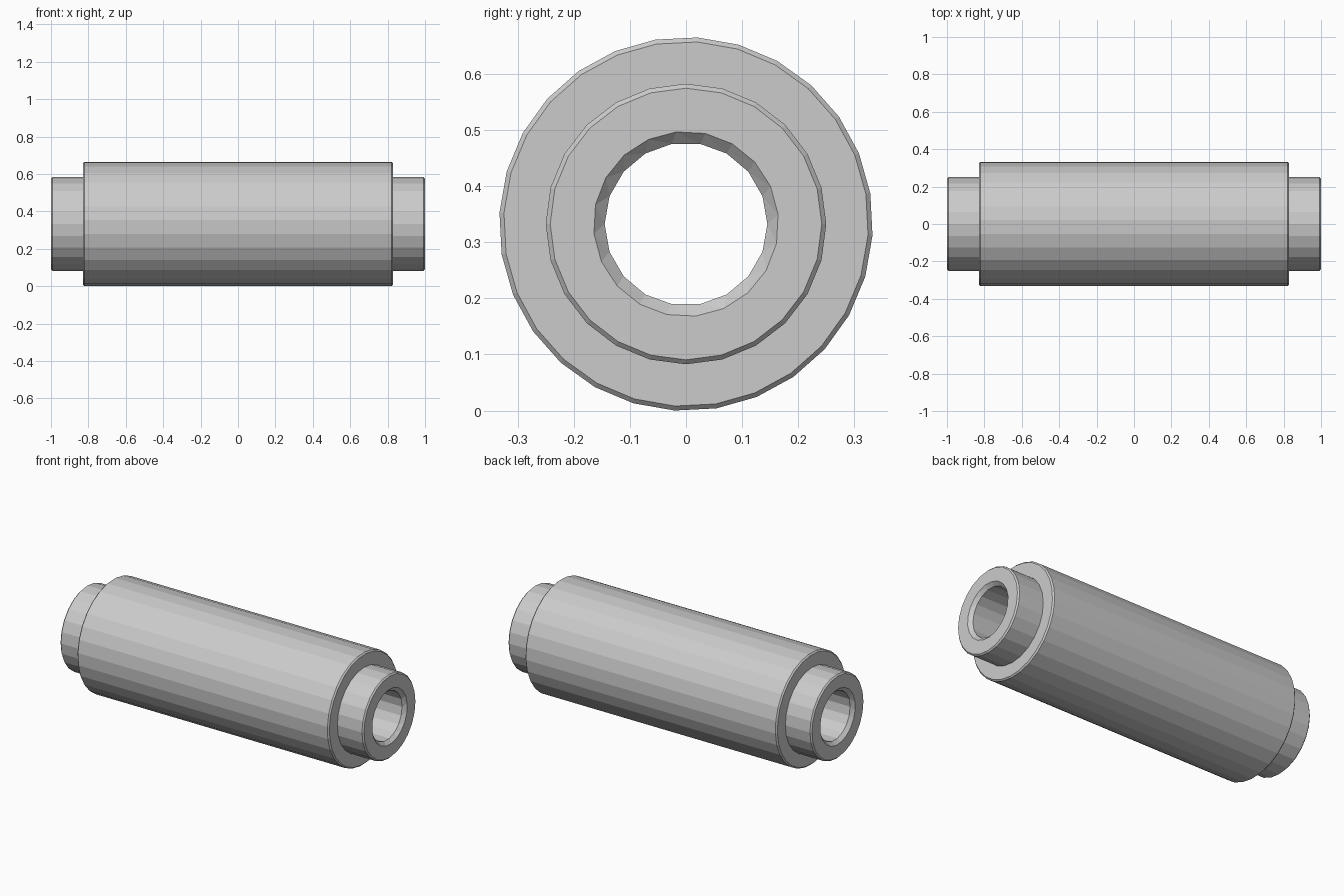
import bpy
import bmesh
from math import sin, cos, pi, radians

if "Cube" in bpy.data.objects:
    bpy.data.objects.remove(bpy.data.objects["Cube"], do_unlink=True)

BODY_R = 0.333
AXIS_Z = 0.3325

# Half profile from the barrel to the bore: x, radius, sides, phase in degrees
HALF = [
    (0.822, BODY_R, 28, 3.5),   # barrel
    (0.83, 0.325, 28, 3.5),     # barrel chamfer
    (0.83, 0.25, 24, 0),        # shoulder
    (0.992, 0.25, 24, 0),       # end collar
    (1.0, 0.242, 24, 0),        # collar chamfer
    (1.0, 0.165, 20, 12),       # bore mouth
    (0.98, 0.145, 18, 10),      # bore
]
profile = HALF + [(-x, r, n, p) for x, r, n, p in reversed(HALF)]


def make_ring(bm, x, r, n, phase):
    angles = [radians(phase) + 2 * pi * i / n for i in range(n)]
    verts = [bm.verts.new((x, r * sin(a), AXIS_Z + r * cos(a))) for a in angles]
    return verts, angles


def join_rings(bm, ring_a, ring_b):
    (va, aa), (vb, ab) = ring_a, ring_b
    na, nb = len(va), len(vb)
    if na == nb:
        for i in range(na):
            j = (i + 1) % na
            bm.faces.new((va[i], va[j], vb[j], vb[i]))
        return

    def mid(angles, i):
        return angles[0] + 2 * pi * (i + 0.5) / len(angles)

    # Walk both rings by angle where the side counts differ
    i = j = 0
    while i < na or j < nb:
        a, b = va[i % na], vb[j % nb]
        if j == nb or (i < na and mid(aa, i) <= mid(ab, j)):
            bm.faces.new((a, va[(i + 1) % na], b))
            i += 1
        else:
            bm.faces.new((a, vb[(j + 1) % nb], b))
            j += 1


# Stepped sleeve, turned about the x axis
bm = bmesh.new()
rings = [make_ring(bm, *p) for p in profile]
for k, ring in enumerate(rings):
    join_rings(bm, ring, rings[(k + 1) % len(rings)])
bmesh.ops.recalc_face_normals(bm, faces=bm.faces)
mesh = bpy.data.meshes.new("stepped_sleeve")
bm.to_mesh(mesh)
bm.free()
sleeve = bpy.data.objects.new("stepped_sleeve", mesh)
bpy.context.collection.objects.link(sleeve)

# Plain grey metal
grey = bpy.data.materials.new("plain_grey")
grey.use_nodes = True
colour = (0.6, 0.6, 0.6, 1)
grey.diffuse_color = colour
grey.node_tree.nodes["Principled BSDF"].inputs["Base Color"].default_value = colour
mesh.materials.append(grey)
